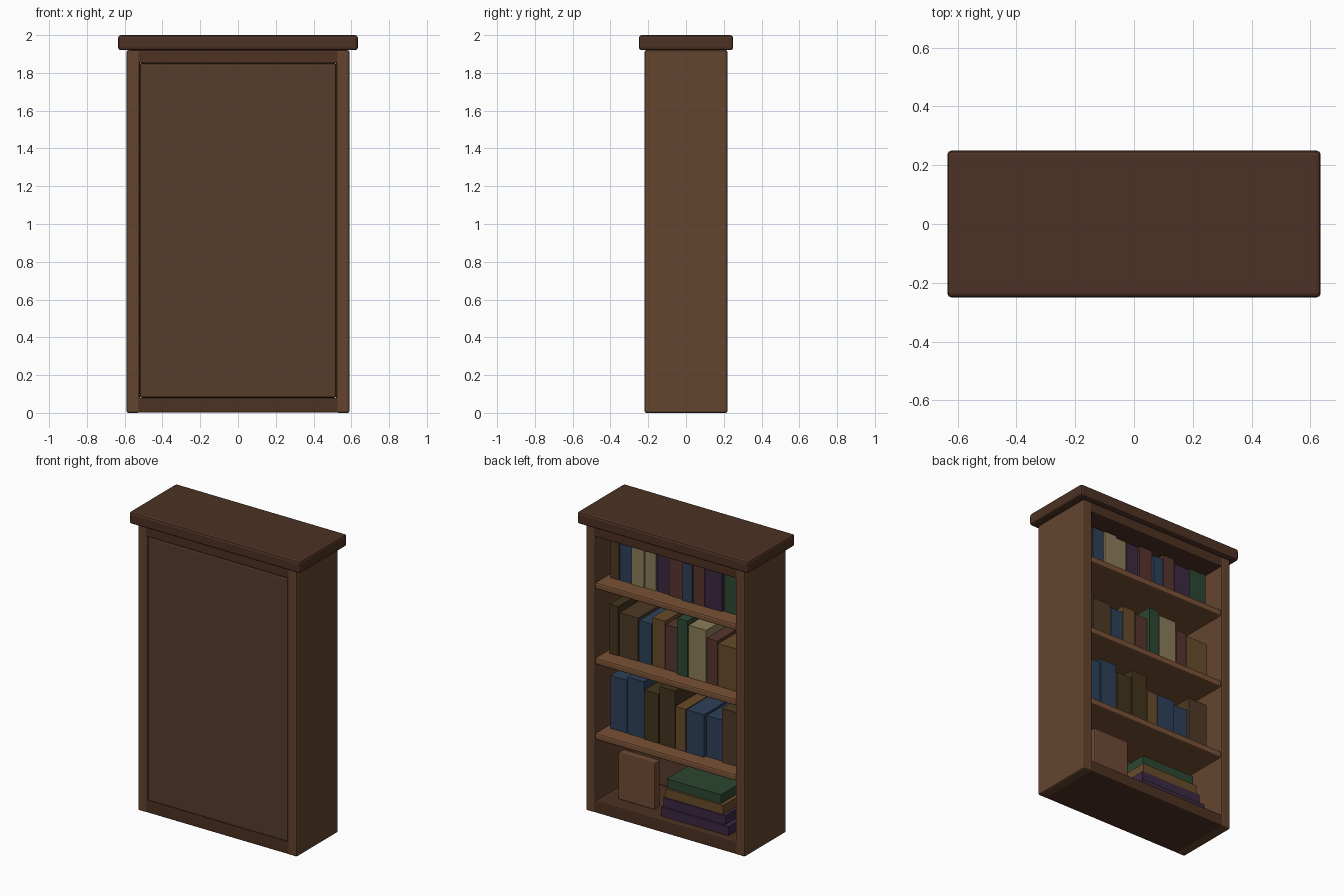
import bpy, random
from mathutils import Matrix

if "Cube" in bpy.data.objects:
    bpy.data.objects.remove(bpy.data.objects["Cube"])
random.seed(4)

COLORS = {
    "frame": (0.125, 0.058, 0.028), "rail": (0.075, 0.031, 0.016),
    "crown": (0.075, 0.031, 0.017), "panel": (0.095, 0.045, 0.024),
    "shelf": (0.19, 0.083, 0.036), "brown": (0.075, 0.042, 0.018),
    "dark": (0.055, 0.033, 0.012), "tan": (0.14, 0.072, 0.022),
    "blue": (0.026, 0.053, 0.10), "cream": (0.26, 0.20, 0.10),
    "purple": (0.045, 0.022, 0.055), "red": (0.095, 0.036, 0.027),
    "green": (0.026, 0.062, 0.032), "box": (0.16, 0.068, 0.036),
}
MATS = {}


def mat(key):
    if key not in MATS:
        MATS[key] = bpy.data.materials.new(key)
        MATS[key].diffuse_color = (*COLORS[key], 1)
    return MATS[key]


def box(name, x, y, z, color, bevel=0.0, turn=0.0):
    """Box from (min, max) ranges, optionally bevelled and turned about z."""
    bpy.ops.mesh.primitive_cube_add(size=1)
    o = bpy.context.object
    o.name = name
    o.data.transform(Matrix.Diagonal((x[1] - x[0], y[1] - y[0], z[1] - z[0], 1)))
    o.location = [(a[0] + a[1]) / 2 for a in (x, y, z)]
    o.rotation_euler.z = turn
    o.data.materials.append(mat(color))
    if bevel:
        m = o.modifiers.new("bevel", "BEVEL")
        m.width, m.segments = bevel, 2
    return o


# Carcass: sides, top, bottom, closed panel at the front, crown
for s, n in ((-1, "left"), (1, "right")):
    box(n + "_side", sorted((s * 0.52, s * 0.59)), (-0.22, 0.22), (0, 1.92), "frame", 0.01)
box("bottom_board", (-0.58, 0.58), (-0.219, 0.219), (0.001, 0.08), "rail", 0.008)
box("top_board", (-0.58, 0.58), (-0.219, 0.219), (1.85, 1.92), "rail", 0.008)
box("closing_panel", (-0.52, 0.52), (-0.215, -0.19), (0.08, 1.85), "panel", 0.01)
box("crown", (-0.635, 0.635), (-0.25, 0.25), (1.92, 2.0), "crown", 0.015)

# Shelves
SHELF_TOPS = (1.543, 1.038, 0.533)
for i, z in enumerate(SHELF_TOPS):
    box(f"shelf_{i + 1}", (-0.525, 0.525), (-0.2, 0.215), (z - 0.045, z), "shelf", 0.01)

# Upright books: (colour, right edge x, height), running from +x to -x
ROWS = (
    (("brown", .42, .29), ("blue", .33, .29), ("cream", .232, .29), ("cream", .148, .28),
     ("purple", .05, .28), ("red", -.056, .29), ("blue", -.132, .255), ("red", -.223, .29),
     ("purple", -.352, .26), ("green", -.49, .28)),
    (("dark", .42, .33), ("brown", .277, .29), ("blue", .179, .275), ("tan", .08, .32),
     ("red", -.018, .30), ("green", -.101, .375), ("cream", -.237, .35), ("red", -.32, .30),
     ("tan", -.49, .285)),
    (("blue", .36, .355), ("blue", .232, .38), ("dark", .118, .33), ("dark", -.003, .385),
     ("tan", -.086, .285), ("blue", -.222, .285), ("blue", -.344, .275), ("brown", -.49, .36)),
)
for r, (row, z) in enumerate(zip(ROWS, SHELF_TOPS)):
    left = 0.49
    for i, (col, right, h) in enumerate(row):
        front = 0.113 + random.uniform(-0.012, 0.012)
        box(f"book_{r + 1}_{i + 1}", (right + 0.003, left - 0.003),
            (front - 0.23, front), (z, z + h), col)
        left = right

# Bottom compartment: upright slab box and a stack of flat books
box("keepsake_box", (0.15, 0.42), (0.06, 0.12), (0.08, 0.395), "box", 0.008)
STACK = (("purple", -.43, .07, .165), ("purple", -.40, .06, .155),
         ("tan", -.38, .05, .15), ("green", -.357, .044, .14))
for i, (col, a, b, front) in enumerate(STACK):
    z = 0.08 + i * 0.062
    box(f"flat_book_{i + 1}", (a, b), (front - 0.26, front), (z, z + 0.06), col)

for m in bpy.data.materials:
    if m.users and not m.is_grease_pencil:
        m.use_nodes = True
        m.node_tree.nodes["Principled BSDF"].inputs["Base Color"].default_value = m.diffuse_color
